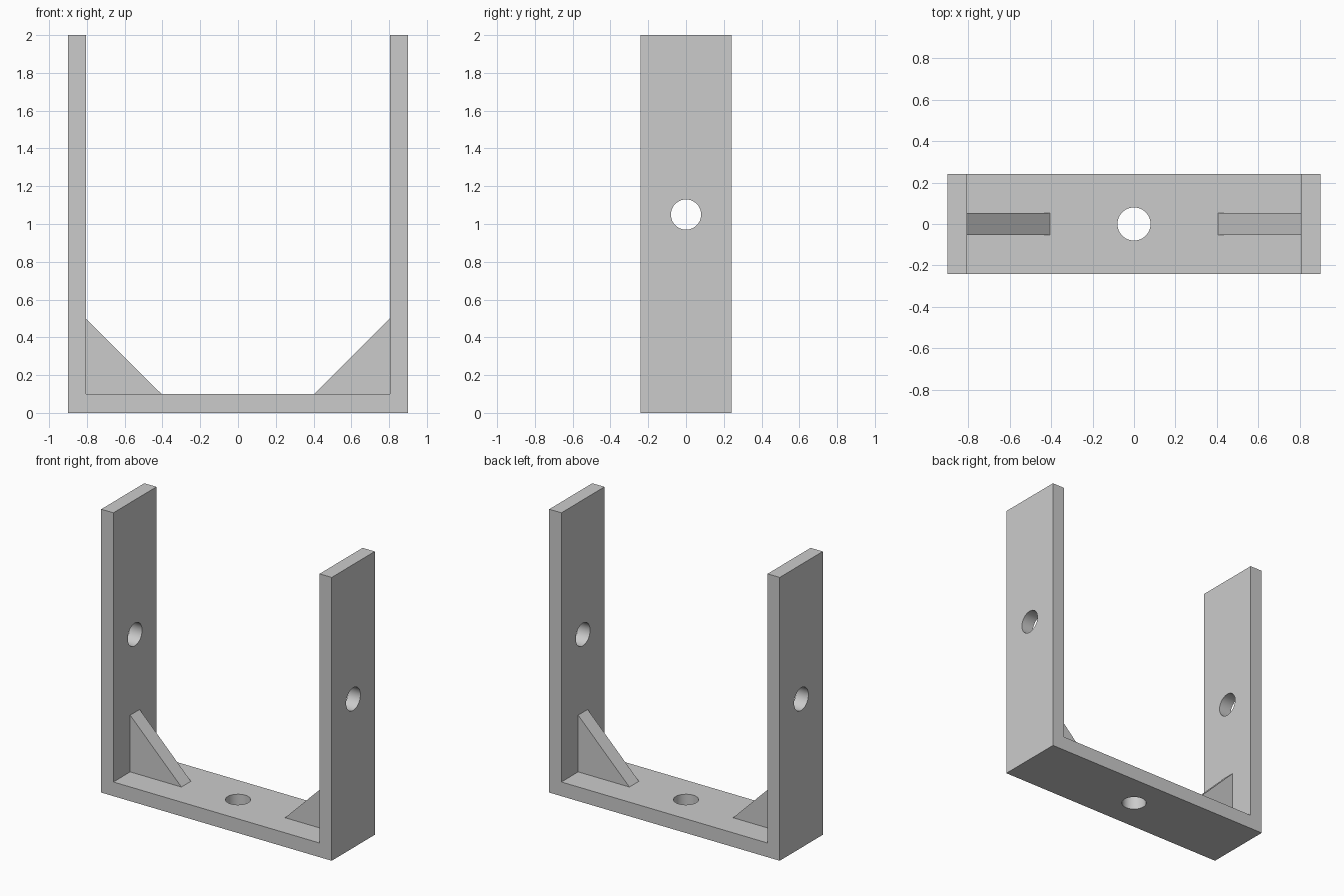
import bpy
import math
from mathutils import Vector

cube = bpy.data.objects.get("Cube")
if cube:
    bpy.data.objects.remove(cube, do_unlink=True)

# Main dimensions
HALF_X, HALF_Y, HEIGHT = 0.90, 0.24, 2.0
INNER_X, FLOOR = 0.805, 0.10
RIB, RIB_HALF = 0.40, 0.053
HOLE_R, HOLE_Z = 0.08, 1.05

grey = bpy.data.materials.new("plain grey")
grey.use_nodes = True
grey.diffuse_color = (0.6, 0.6, 0.6, 1)
grey.node_tree.nodes["Principled BSDF"].inputs["Base Color"].default_value = (0.6, 0.6, 0.6, 1)


def extrude_profile(name, points, half_depth):
    """Solid from a counter-clockwise x-z outline, centred on y = 0."""
    n = len(points)
    verts = [(x, y, z) for y in (-half_depth, half_depth) for x, z in points]
    faces = [list(range(n)), list(range(2 * n - 1, n - 1, -1))]
    faces += [[i, i + n, (i + 1) % n + n, (i + 1) % n] for i in range(n)]
    mesh = bpy.data.meshes.new(name)
    mesh.from_pydata(verts, [], faces)
    mesh.materials.append(grey)
    obj = bpy.data.objects.new(name, mesh)
    bpy.context.collection.objects.link(obj)
    return obj


def activate(obj):
    bpy.ops.object.select_all(action="DESELECT")
    obj.select_set(True)
    bpy.context.view_layer.objects.active = obj


def drill(obj, location, axis, depth):
    """Cut a round through hole along the axis."""
    bpy.ops.mesh.primitive_cylinder_add(
        vertices=48, radius=HOLE_R, depth=depth, location=location,
        rotation=Vector(axis).to_track_quat("Z", "Y").to_euler())
    cutter = bpy.context.object
    cutter.name = "hole_cutter"
    cutter.hide_render = True
    cutter.data.materials.append(grey)
    activate(obj)
    mod = obj.modifiers.new("hole", "BOOLEAN")
    mod.operation = "DIFFERENCE"
    mod.solver = "EXACT"
    mod.object = cutter
    bpy.ops.object.modifier_apply(modifier=mod.name)
    bpy.data.objects.remove(cutter, do_unlink=True)


# U-shaped bracket body: floor and two upright walls in one piece
half = [(HALF_X, 0), (HALF_X, HEIGHT), (INNER_X, HEIGHT), (INNER_X, FLOOR)]
outline = half + [(-x, z) for x, z in reversed(half)]
bracket = extrude_profile("bracket_body", outline, HALF_Y)

# Through holes in the floor and in both walls
drill(bracket, (0, 0, FLOOR / 2), (0, 0, 1), 0.3)
for side in (-1, 1):
    drill(bracket, (side * (HALF_X + INNER_X) / 2, 0, HOLE_Z), (1, 0, 0), 0.3)
activate(bracket)
bpy.ops.object.shade_smooth_by_angle(angle=math.radians(30))

# Triangular ribs in the inner corners
for side, label in ((1, "left"), (-1, "right")):
    tri = [(side * (INNER_X - RIB), FLOOR), (side * INNER_X, FLOOR),
           (side * INNER_X, FLOOR + RIB)]
    extrude_profile(label + "_corner_rib", tri if side > 0 else tri[::-1], RIB_HALF)
